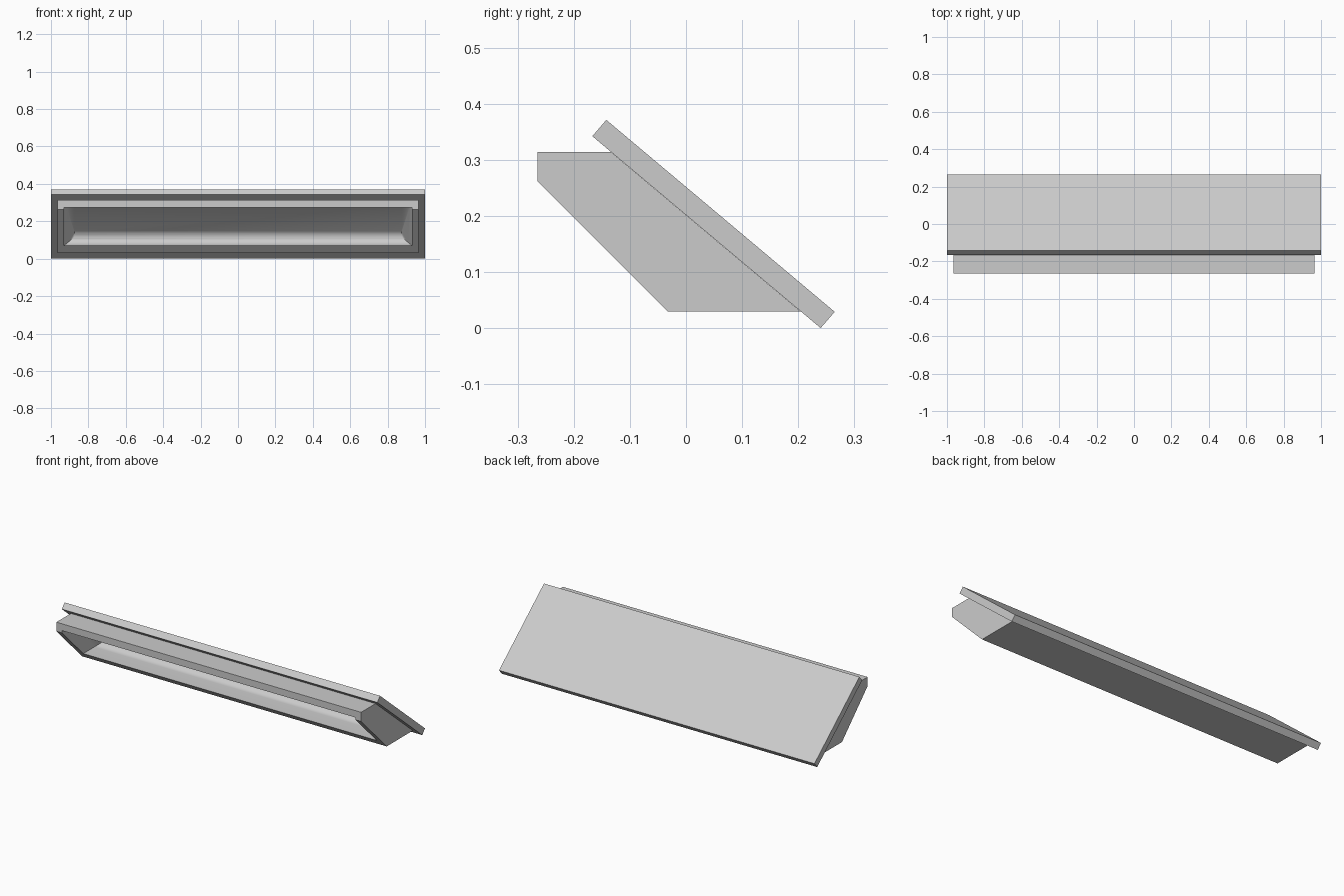
import bpy, bmesh
from math import sin, cos, radians

cube = bpy.data.objects.get("Cube")
if cube:
    bpy.data.objects.remove(cube, do_unlink=True)

grey = bpy.data.materials.new("light grey")
grey.use_nodes = True
grey.diffuse_color = (0.6, 0.6, 0.6, 1)
grey.node_tree.nodes["Principled BSDF"].inputs["Base Color"].default_value = (0.6, 0.6, 0.6, 1)


def finish(bm, name):
    bmesh.ops.recalc_face_normals(bm, faces=bm.faces)
    mesh = bpy.data.meshes.new(name)
    bm.to_mesh(mesh)
    bm.free()
    mesh.materials.append(grey)
    obj = bpy.data.objects.new(name, mesh)
    bpy.context.collection.objects.link(obj)
    return obj


def extrude_profile(name, profile, half_width):
    """Side profile of (y, z) points swept across x."""
    bm = bmesh.new()
    face = bm.faces.new([bm.verts.new((-half_width, y, z)) for y, z in profile])
    geom = bmesh.ops.extrude_face_region(bm, geom=[face])["geom"]
    verts = [v for v in geom if isinstance(v, bmesh.types.BMVert)]
    bmesh.ops.translate(bm, verts=verts, vec=(2 * half_width, 0, 0))
    return finish(bm, name)


# Sloping top panel and the housing beneath it
panel = extrude_profile("top_panel", [(-0.167, 0.342), (-0.142, 0.371), (0.265, 0.029), (0.24, 0)], 1.0)
housing = extrude_profile("housing", [(-0.265, 0.314), (-0.265, 0.262), (-0.033, 0.03),
                                      (0.204, 0.03), (-0.134, 0.314)], 0.966)

# Straight-walled recess: flat floor and ceiling, rounded where the walls meet the sloping back
FLOOR, CEILING, HALF = 0.07, 0.275, 0.93
RADIUS, SIDE_RADIUS = 0.045, 0.055
ARC_Y, TOP_Y = 0.0256, -0.0965
points = [(HALF, -0.4, FLOOR), (HALF, -0.4, CEILING)]
for step in range(15):
    angle = radians(step * 10)
    turn = min(angle, radians(90))
    x = HALF - SIDE_RADIUS * (1 - cos(turn))
    points.append((x, ARC_Y + RADIUS * sin(angle), FLOOR + RADIUS * (1 - cos(angle))))
    if step < 10:
        points.append((x, TOP_Y - SIDE_RADIUS * (1 - sin(turn)), CEILING))
bm = bmesh.new()
for x, y, z in points:
    for side in (-1, 1):
        bm.verts.new((side * x, y, z))
bmesh.ops.convex_hull(bm, input=bm.verts)
bmesh.ops.dissolve_limit(bm, angle_limit=radians(1), verts=bm.verts, edges=bm.edges)
cutter = finish(bm, "recess_cutter")
cutter.hide_render = True

cut = housing.modifiers.new("recess", 'BOOLEAN')
cut.operation = 'DIFFERENCE'
cut.solver = 'EXACT'
cut.object = cutter
bpy.ops.object.select_all(action='DESELECT')
housing.select_set(True)
bpy.context.view_layer.objects.active = housing
bpy.ops.object.modifier_apply(modifier=cut.name)
bpy.data.objects.remove(cutter, do_unlink=True)
bpy.ops.object.shade_smooth_by_angle(angle=radians(30))
